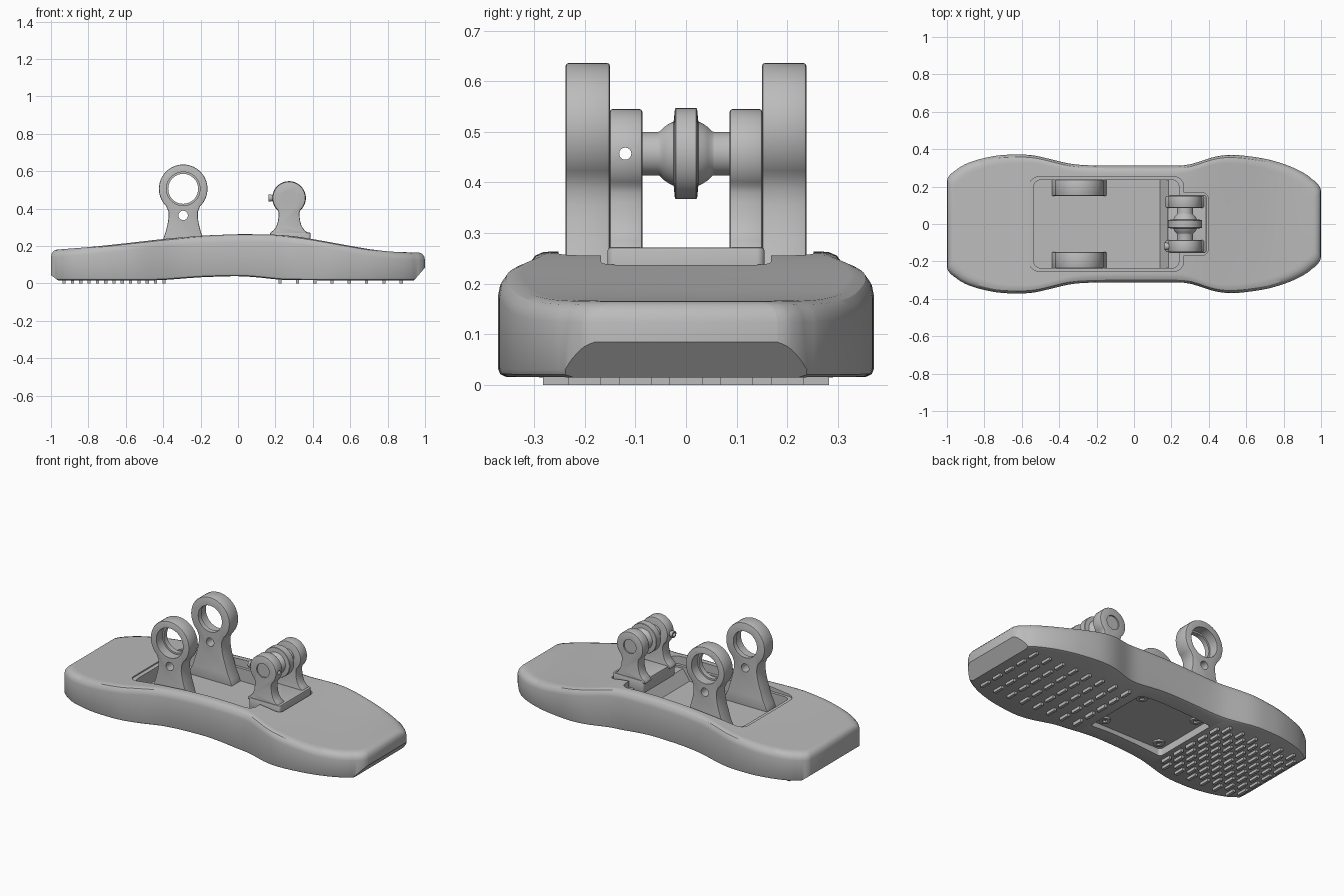
import bpy, bmesh, math
from mathutils import Matrix, Vector

if "Cube" in bpy.data.objects:
    bpy.data.objects.remove(bpy.data.objects["Cube"], do_unlink=True)

grey = bpy.data.materials.new("plain_grey")
grey.use_nodes = True
GREY = (0.5, 0.5, 0.5, 1)
grey.diffuse_color = GREY
grey.node_tree.nodes["Principled BSDF"].inputs["Base Color"].default_value = GREY


# --- helpers ---
def finish(name, bm):
    bmesh.ops.recalc_face_normals(bm, faces=bm.faces)
    me = bpy.data.meshes.new(name)
    bm.to_mesh(me)
    bm.free()
    ob = bpy.data.objects.new(name, me)
    bpy.context.collection.objects.link(ob)
    me.materials.append(grey)
    return ob


def activate(ob):
    bpy.ops.object.select_all(action='DESELECT')
    ob.select_set(True)
    bpy.context.view_layer.objects.active = ob


def apply_all(ob):
    activate(ob)
    for m in list(ob.modifiers):
        bpy.ops.object.modifier_apply(modifier=m.name)


def cut(ob, *cutters):
    for c in cutters:
        m = ob.modifiers.new("cut", 'BOOLEAN')
        m.operation, m.solver, m.object = 'DIFFERENCE', 'EXACT', c
        apply_all(ob)
        bpy.data.objects.remove(c, do_unlink=True)


def bevel(ob, width, segments=2):
    m = ob.modifiers.new("bevel", 'BEVEL')
    m.width, m.segments, m.angle_limit = width, segments, math.radians(40)
    apply_all(ob)


def smooth(ob, angle=35):
    activate(ob)
    bpy.ops.object.shade_smooth_by_angle(angle=math.radians(angle))


def prism(name, pts, axis, lo, hi):
    """Extrude a 2D profile along y (points are x, z) or z (points are x, y)."""
    bm = bmesh.new()
    put = (lambda p, h: (p[0], h, p[1])) if axis == 'Y' else (lambda p, h: (p[0], p[1], h))
    f = bm.faces.new([bm.verts.new(put(p, lo)) for p in pts])
    ext = bmesh.ops.extrude_face_region(bm, geom=[f])
    move = Vector(put((0, 0), hi - lo))
    bmesh.ops.translate(bm, vec=move, verts=[v for v in ext["geom"] if isinstance(v, bmesh.types.BMVert)])
    return finish(name, bm)


def arc(cx, cy, r, a0, a1, n):
    angles = [math.radians(a0 + (a1 - a0) * i / n) for i in range(n + 1)]
    return [(cx + r * math.cos(a), cy + r * math.sin(a)) for a in angles]


def round_rect(name, x0, x1, half, r, z0, z1):
    pts = []
    for k, (x, y) in enumerate([(x1 - r, half - r), (x0 + r, half - r), (x0 + r, r - half), (x1 - r, r - half)]):
        pts += arc(x, y, r, 90 * k, 90 * k + 90, 6)
    return prism(name, pts, 'Z', z0, z1)


def rod(name, x, z, r, y0, y1):
    return prism(name, arc(x, z, r, 0, 360, 48)[:-1], 'Y', y0, y1)


def curve(points):
    """Piecewise curve, slightly averaged to round its corners."""
    def at(x):
        x = max(-1, min(1, x))
        for (xa, a), (xb, b) in zip(points, points[1:]):
            if x <= xb:
                return a + (b - a) * (x - xa) / (xb - xa)
        return points[-1][1]

    def soft(x):
        s = min(0.05, 1 - abs(x))
        return sum(at(x + s * k / 3) for k in range(-3, 4)) / 7
    return soft


# --- sole: outline rings stacked from the underside to the rounded top ---
width = curve([(-1, .235), (-.99, .26), (-.94, .305), (-.85, .342), (-.72, .37), (-.55, .372),
               (-.33, .318), (-.2, .312), (.29, .312), (.4, .352), (.47, .37), (.56, .37),
               (.72, .347), (.85, .305), (.95, .25), (.99, .21), (1, .18)])
top = curve([(-1, .182), (-.8, .197), (-.6, .218), (-.4, .24), (-.2, .256), (0, .264), (.2, .262),
             (.32, .253), (.45, .232), (.6, .205), (.75, .18), (.88, .168), (1, .166)])
under = curve([(-1, .015), (-.42, .017), (-.2, .034), (0, .04), (.1, .034), (.24, .018), (1, .015)])

stations = [math.sin(math.pi / 2 * (i / 40 - 1)) for i in range(81)]
rings = [(.015, under, 0), (.004, under, .005), (0, under, .015), (0, top, -.042),
         (.004, top, -.022), (.014, top, -.008), (.03, top, -.001), (.045, top, 0)]
bm = bmesh.new()
loops = []
for d, base, dz in rings:
    side = [(x * (1 - d), width(x) - d, base(x) + dz) for x in stations]
    loops.append([bm.verts.new(p) for p in side] + [bm.verts.new((x, -y, z)) for x, y, z in reversed(side)])
n = len(loops[0])
for a, b in zip(loops, loops[1:]):
    for i in range(n):
        j = (i + 1) % n
        bm.faces.new((a[i], a[j], b[j], b[i]))
for lp in (loops[0], loops[-1]):
    for i in range(n // 2 - 1):
        bm.faces.new((lp[i], lp[i + 1], lp[n - 2 - i], lp[n - 1 - i]))
# sloped undersides of toe and heel
for point, normal in [((.94, 0, .015), (.07, 0, -.06)), ((-.96, 0, .015), (-.03, 0, -.04))]:
    bmesh.ops.bisect_plane(bm, geom=bm.verts[:] + bm.edges[:] + bm.faces[:], plane_co=point,
                           plane_no=normal, clear_outer=True)
    bmesh.ops.holes_fill(bm, edges=[e for e in bm.edges if e.is_boundary], sides=0)
sole = finish("sole", bm)

# top pocket with a shallow rim, and the underside recess
FLOOR, SHELF = .135, .2
cut(sole,
    round_rect("rim_cutter", -.56, .265, .252, .05, .212, .5),
    round_rect("rim_slot_cutter", 0, .398, .168, .035, .212, .5),
    round_rect("pocket_cutter", -.535, .24, .235, .035, FLOOR, .5),
    round_rect("slot_cutter", 0, .38, .15, .025, SHELF, .5),
    round_rect("recess_cutter", -.36, .13, .21, .02, -.1, .065))
smooth(sole, 30)

# raised ramp at the front of the pocket
ramp = prism("pocket_ramp", [(.14, FLOOR - .01), (.245, FLOOR - .01), (.245, SHELF), (.185, SHELF), (.14, FLOOR)],
             'Y', -.236, .236)

# --- cover screws in the recess ---
for x in (-.305, .075):
    for y in (-.155, .155):
        bm = bmesh.new()
        bmesh.ops.create_cone(bm, cap_ends=True, segments=24, radius1=.032, radius2=.032, depth=.02,
                              matrix=Matrix.Translation((x, y, .065)))
        screw = finish("cover_screw", bm)
        bm = bmesh.new()
        bmesh.ops.create_cone(bm, cap_ends=True, segments=6, radius1=.016, radius2=.016, depth=.03,
                              matrix=Matrix.Translation((x, y, .055)))
        cut(screw, finish("socket_cutter", bm))
        smooth(screw)

# --- tread bars under heel and toe ---
bm = bmesh.new()
columns = [(-.93 + .0445 * i, i % 2 * .05) for i in range(13)] + [(.225 + .0925 * i, 0) for i in range(8)]
for x, shift in columns:
    for k in range(-3, 4):
        y = k * .1 + shift
        if abs(y) < min(.29, width(x) - .06):
            bmesh.ops.create_cube(bm, size=1, matrix=Matrix.Translation((x, y, .0125))
                                  @ Matrix.Diagonal((.017, .065, .025, 1)))
finish("tread_bars", bm)


# --- upright brackets ---
def bracket(name, cx, cz, r, half, y0, y1):
    """Round eye on a waisted neck; half lists (half width, z) from the foot up."""
    right = [(cx + w, z) for w, z in half]
    left = [(cx - w, z) for w, z in reversed(half)]
    ob = prism(name, right + arc(cx, cz, r, -46, 226, 40) + left, 'Y', y0, y1)
    bevel(ob, .006)
    return ob


RX, RZ, PX, PZ = -.293, .506, .273, .457
ring_neck = [(.15, FLOOR - .01), (.135, .165), (.118, .2), (.106, .24), (.093, .28), (.083, .32),
             (.078, .355), (.079, .385)]
pin_neck = [(.105, .255), (.1, .272), (.082, .285), (.068, .305), (.06, .33), (.056, .36), (.056, .38)]
for s, label in ((-1, "right"), (1, "left")):
    ring = bracket(label + "_ring_bracket", RX, RZ, .13, ring_neck, *sorted((s * .15, s * .238)))
    cut(ring, rod("eye_cutter", RX, RZ, .08, -.5, .5),
        rod("counterbore_cutter", RX, RZ, .09, *sorted((s * .18, s * .5))),
        rod("small_hole_cutter", RX, .364, .025, -.5, .5))
    smooth(ring)

    pin = bracket(label + "_pin_bracket", PX, PZ, .088, pin_neck, *sorted((s * .086, s * .151)))
    cut(pin, rod("pin_seat_cutter", PX, PZ, .042, *sorted((s * .143, s * .3))))
    if s < 0:
        bm = bmesh.new()
        bmesh.ops.create_cone(bm, cap_ends=True, segments=16, radius1=.012, radius2=.012, depth=.4,
                              matrix=Matrix.Translation((PX, -.12, PZ)) @ Matrix.Rotation(math.pi / 2, 4, 'Y'))
        cut(pin, finish("screw_hole_cutter", bm))
    smooth(pin)

# base block that carries the pin brackets
base = round_rect("pin_base", .18, .388, .155, .015, SHELF - .005, .272)
bevel(base, .006)
smooth(base)

# --- axle with ball and disc, lathed about the y axis ---
half = [(.095, 0), (.095, .043), (.056, .043)]
half += [(.068 * math.cos(math.radians(a)), .068 * math.sin(math.radians(a))) for a in (40, 50, 60, 69)]
half += [(.022, .088), (.02, .09)]
profile = half + [(-y, r) for y, r in reversed(half)]
bm = bmesh.new()
verts = [bm.verts.new((PX, y, PZ + r)) for y, r in profile]
edges = [bm.edges.new(p) for p in zip(verts, verts[1:])]
bmesh.ops.spin(bm, geom=verts + edges, cent=(PX, 0, PZ), axis=(0, 1, 0), angle=math.tau, steps=48)
bmesh.ops.remove_doubles(bm, verts=bm.verts, dist=.0001)
smooth(finish("ball_axle", bm))

# hollow set screw on the rear of the right pin bracket
bm = bmesh.new()
rows = [(.163, .012), (.163, .02), (.178, .02), (.178, .016), (.2, .016), (.2, .012)]
verts = [bm.verts.new((x, -.12, PZ + r)) for x, r in rows]
edges = [bm.edges.new((verts[i], verts[(i + 1) % len(verts)])) for i in range(len(verts))]
bmesh.ops.spin(bm, geom=verts + edges, cent=(0, -.12, PZ), axis=(1, 0, 0), angle=math.tau, steps=20)
bmesh.ops.remove_doubles(bm, verts=bm.verts, dist=.0001)
smooth(finish("set_screw", bm))
